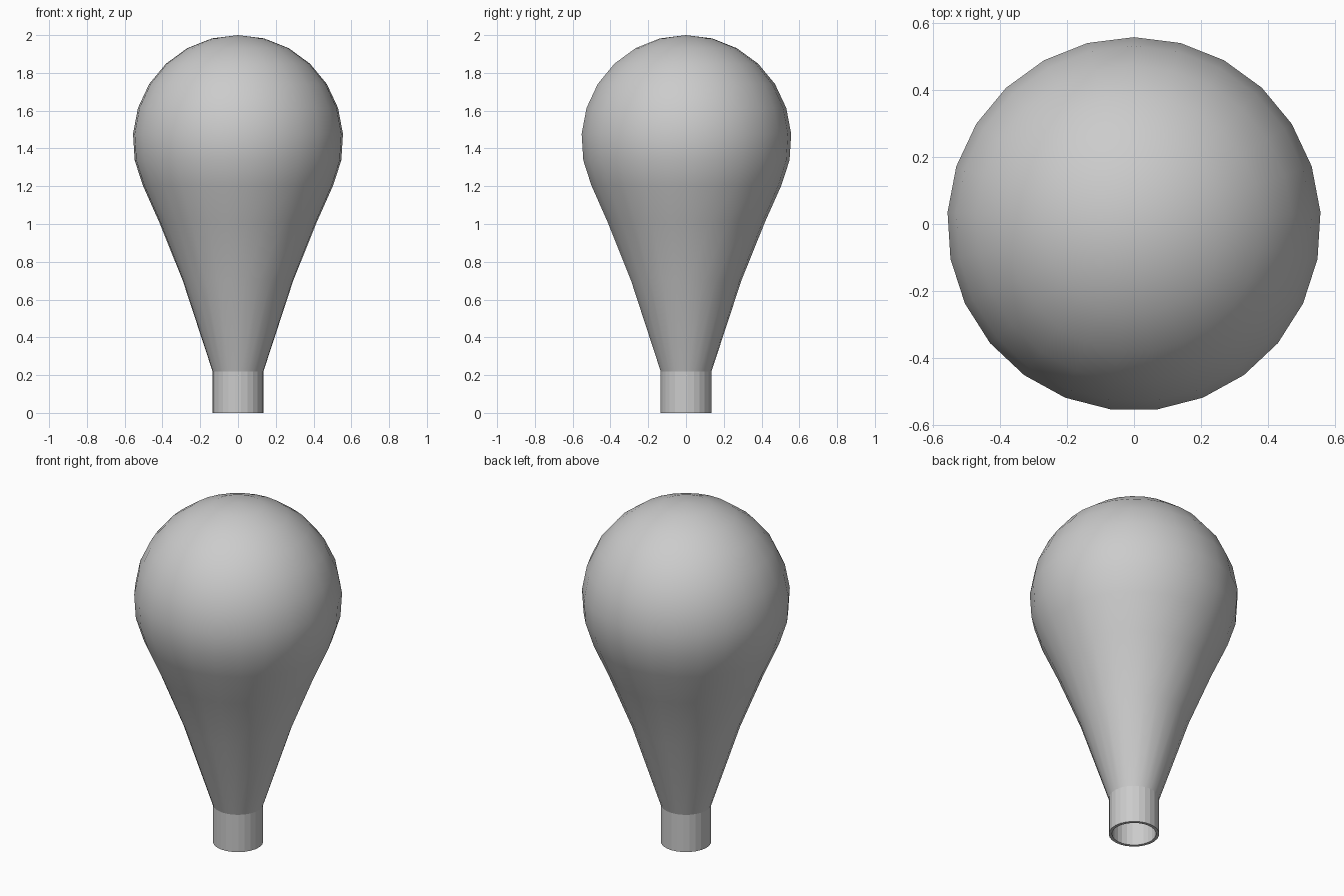
import bpy, bmesh
from math import sin, cos, pi, radians

SIDES = 25
STEP = 2 * pi / SIDES

cube = bpy.data.objects.get("Cube")
if cube:
    bpy.data.objects.remove(cube, do_unlink=True)

grey = bpy.data.materials.new("plain grey")
grey.use_nodes = True
colour = (0.6, 0.6, 0.6, 1)
grey.diffuse_color = colour
grey.node_tree.nodes["Principled BSDF"].inputs["Base Color"].default_value = colour


def lathe(name, profile, smooth, closed=False):
    """Turn a (radius, height) profile around z; zero radius makes a pole."""
    bm = bmesh.new()
    rings = []
    for r, z in profile:
        if r == 0:
            rings.append([bm.verts.new((0, 0, z))] * SIDES)
        else:
            rings.append([bm.verts.new((r * sin(i * STEP), r * cos(i * STEP), z))
                          for i in range(SIDES)])
    pairs = list(zip(rings, rings[1:]))
    if closed:
        pairs.append((rings[-1], rings[0]))
    for low, high in pairs:
        for i in range(SIDES):
            j = (i + 1) % SIDES
            corners = list(dict.fromkeys((low[j], low[i], high[i], high[j])))
            bm.faces.new(corners).smooth = smooth
    bmesh.ops.recalc_face_normals(bm, faces=bm.faces)
    mesh = bpy.data.meshes.new(name)
    bm.to_mesh(mesh)
    bm.free()
    mesh.materials.append(grey)
    obj = bpy.data.objects.new(name, mesh)
    bpy.context.collection.objects.link(obj)
    return obj


# Bulb: tapered lower body running into a round dome
RADIUS, CENTRE = 0.558, 1.442
taper = [(0.135, 0.22), (0.293, 0.70), (0.418, 1.01)]
dome = [(RADIUS * sin(k * STEP), CENTRE + RADIUS * cos(k * STEP))
        for k in range(8, 0, -1)]
lathe("bulb", taper + dome + [(0, 2.0)], smooth=True)

# Neck: open tube with a thin wall
lathe("neck", [(0.135, 0), (0.135, 0.22), (0.118, 0.22), (0.118, 0)],
      smooth=False, closed=True)
